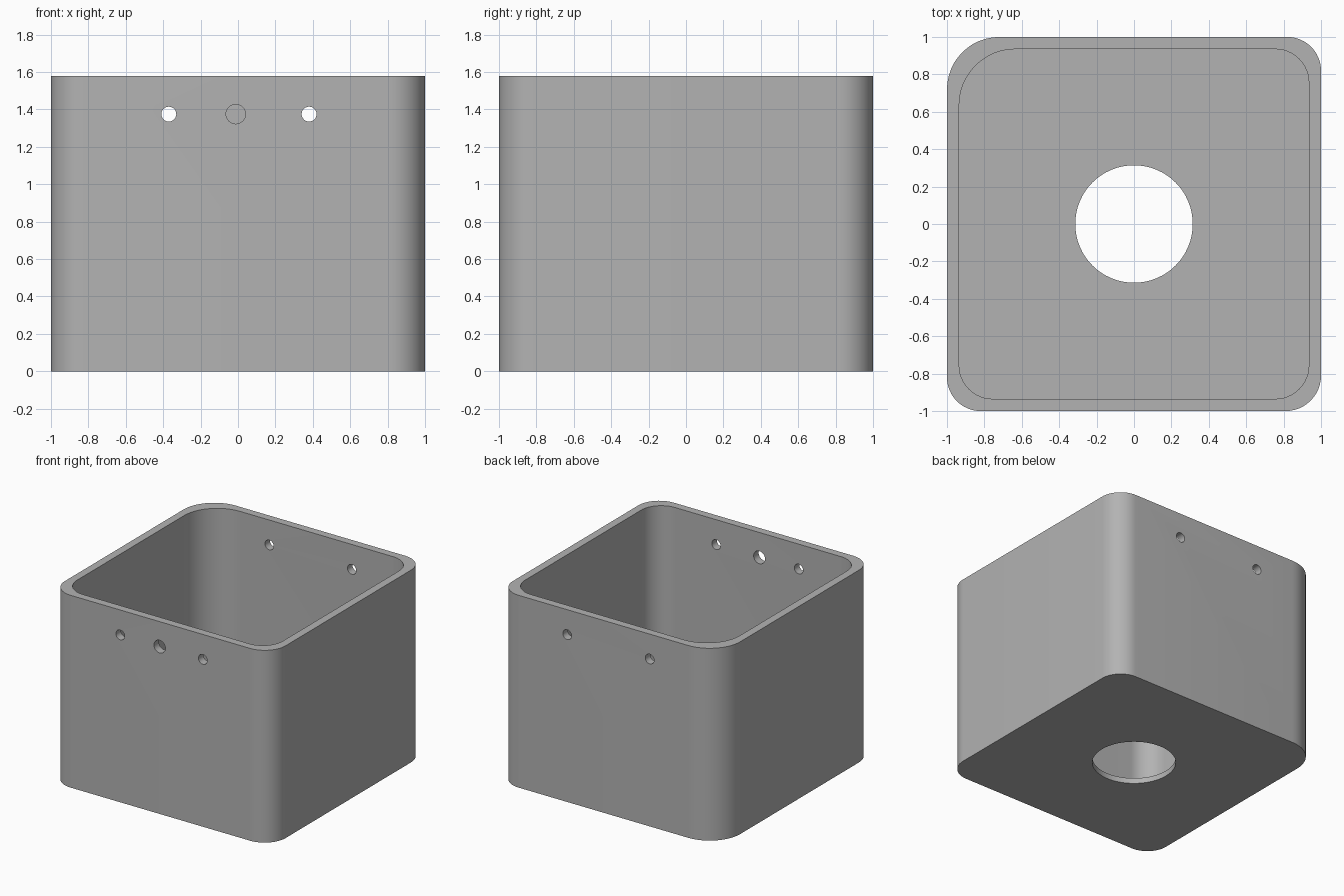
import bpy, bmesh
from math import cos, sin, pi, radians

if "Cube" in bpy.data.objects:
    bpy.data.objects.remove(bpy.data.objects["Cube"])

HEIGHT, FLOOR, WALL = 1.58, 0.045, 0.065

grey = bpy.data.materials.new("plain grey")
grey.use_nodes = True
colour = (0.45, 0.45, 0.45, 1)
grey.diffuse_color = colour
grey.node_tree.nodes["Principled BSDF"].inputs["Base Color"].default_value = colour


def rounded_square(half, radii, steps=12):
    """Outline running counter-clockwise from the back left-hand (+x, +y) corner."""
    points = []
    for i, ((sx, sy), r) in enumerate(zip(((1, 1), (-1, 1), (-1, -1), (1, -1)), radii)):
        for s in range(steps + 1):
            a = (i + s / steps) * pi / 2
            points.append((sx * (half - r) + r * cos(a), sy * (half - r) + r * sin(a)))
    return points


def circle(cx, cy, r, steps):
    return [(cx + r * cos(2 * pi * s / steps), cy + r * sin(2 * pi * s / steps))
            for s in range(steps)]


def prism(name, outline, low, high, along_y=False):
    """Extrude an outline along z, or an x-z outline along y."""
    bm = bmesh.new()
    place = (lambda u, v, w: (u, w, v)) if along_y else (lambda u, v, w: (u, v, w))
    bottom = [bm.verts.new(place(u, v, low)) for u, v in outline]
    top = [bm.verts.new(place(u, v, high)) for u, v in outline]
    bm.faces.new(bottom)
    bm.faces.new(top)
    for i in range(len(outline)):
        j = (i + 1) % len(outline)
        bm.faces.new((bottom[i], bottom[j], top[j], top[i]))
    bmesh.ops.recalc_face_normals(bm, faces=bm.faces)
    mesh = bpy.data.meshes.new(name)
    bm.to_mesh(mesh)
    bm.free()
    mesh.materials.append(grey)
    obj = bpy.data.objects.new(name, mesh)
    bpy.context.collection.objects.link(obj)
    return obj


# Planter body, with one corner rounder than the rest
body = prism("square_pot", rounded_square(1, (0.18, 0.28, 0.18, 0.19)), 0, HEIGHT)

# Cavity, floor drain, a pair of holes through both walls, one larger front hole
cutters = [
    prism("cavity_cutter", rounded_square(1 - WALL, (0.18, 0.3, 0.18, 0.18)), FLOOR, HEIGHT + 0.2),
    prism("drain_cutter", circle(0, 0, 0.314, 64), -0.2, 0.3),
    prism("right_hole_cutter", circle(-0.37, 1.375, 0.04, 24), -1.2, 1.2, True),
    prism("left_hole_cutter", circle(0.38, 1.375, 0.04, 24), -1.2, 1.2, True),
    prism("middle_hole_cutter", circle(-0.012, 1.375, 0.052, 32), -1.2, -0.5, True),
]

bpy.ops.object.select_all(action="DESELECT")
body.select_set(True)
bpy.context.view_layer.objects.active = body
for cutter in cutters:
    cut = body.modifiers.new(cutter.name, "BOOLEAN")
    cut.operation = "DIFFERENCE"
    cut.solver = "EXACT"
    cut.object = cutter
    bpy.ops.object.modifier_apply(modifier=cut.name)
    bpy.data.objects.remove(cutter)

bpy.ops.object.shade_smooth_by_angle(angle=radians(30))
